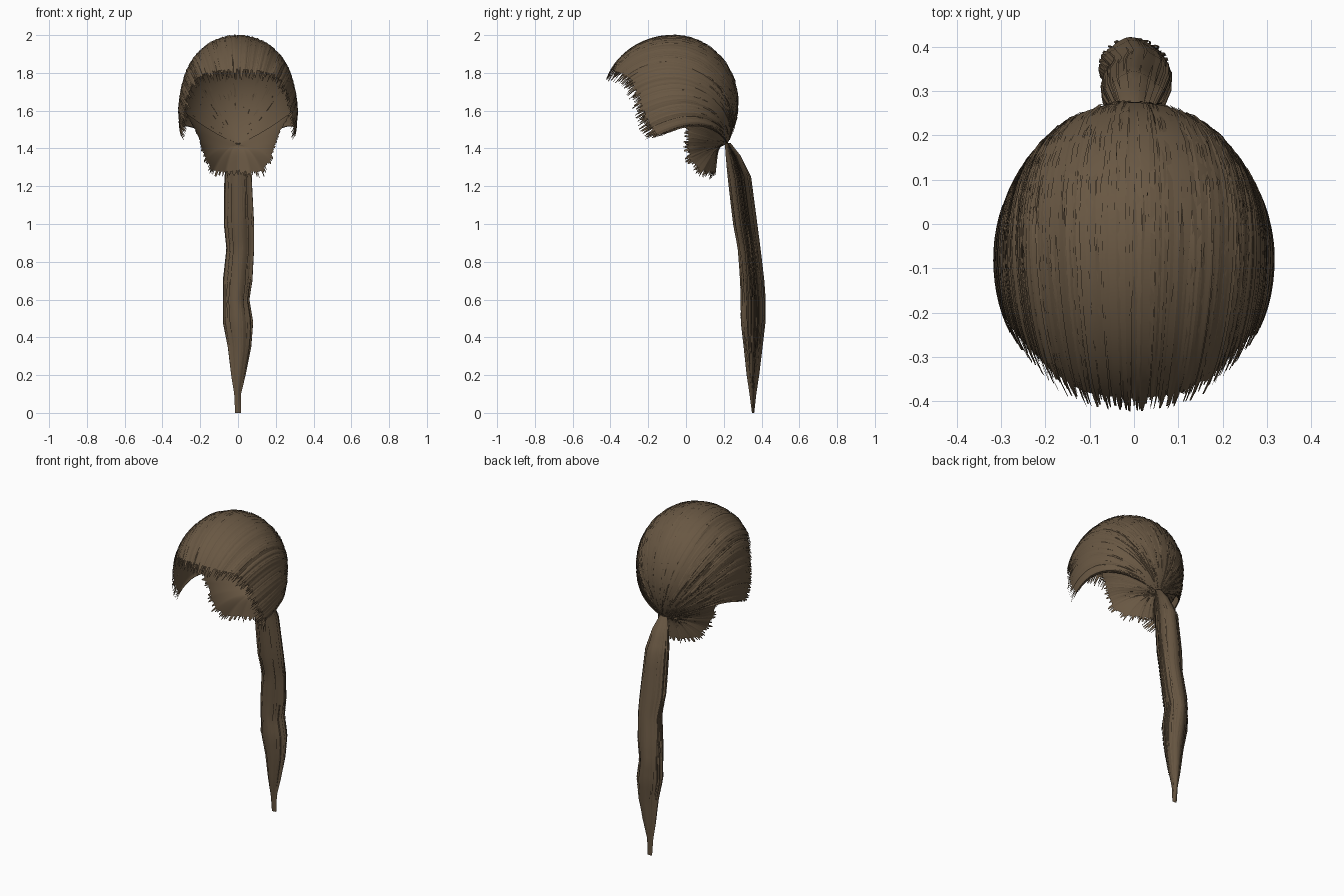
import bpy
import bmesh
import math
import random
from mathutils import Vector

random.seed(4)
default_cube = bpy.data.objects.get("Cube")
if default_cube:
    bpy.data.objects.remove(default_cube, do_unlink=True)

# One brown for all the hair
colour = (0.14, 0.096, 0.056, 1)
BROWN = bpy.data.materials.new("brown hair")
BROWN.use_nodes = True
BROWN.diffuse_color = colour
shader = next(n for n in BROWN.node_tree.nodes if n.type == 'BSDF_PRINCIPLED')
shader.inputs["Base Color"].default_value = colour
shader.inputs["Roughness"].default_value = 0.8


def add_grid(bm, columns):
    """Join neighbouring columns of points with quads."""
    verts = [[bm.verts.new(p) for p in column] for column in columns]
    for a, b in zip(verts, verts[1:]):
        for j in range(len(a) - 1):
            bm.faces.new((a[j], a[j + 1], b[j + 1], b[j])).smooth = True


def finish(bm, name):
    mesh = bpy.data.meshes.new(name)
    bm.to_mesh(mesh)
    bm.free()
    mesh.materials.append(BROWN)
    bpy.context.collection.objects.link(bpy.data.objects.new(name, mesh))


# Head shape: an ellipsoid, a little longer at the front than the back
CENTRE = Vector((0, -0.07, 1.66))


def depth(y):
    return 0.33 if y > 0 else 0.37


def to_unit(p):
    d = Vector(p) - CENTRE
    return Vector((d.x / 0.302, d.y / depth(d.y), d.z / 0.337))


def to_world(d):
    return CENTRE + Vector((d.x * 0.302, d.y * depth(d.y), d.z * 0.337))


TIE = to_unit((0, 0.215, 1.42))


def flip(v):
    return Vector((-v.x, v.y, v.z))


def mirrored(rows):
    """Extend rows running from the middle to the left over both sides."""
    rows = [(to_unit(p), Vector(v).normalized()) for p, v in rows]
    return [(flip(a), flip(b)) for a, b in reversed(rows[1:])] + rows


def sample(rows, u):
    f = min(max(u, 0), 1) * (len(rows) - 1)
    i = min(int(f), len(rows) - 2)
    return [a.lerp(b, f - i) for a, b in zip(rows[i], rows[i + 1])]


def strand_point(rows, u, t, lift=0):
    """Point on the strand that runs from the tie (t=0) to the hairline (t=1)."""
    end, via = sample(rows, u)
    d = TIE.normalized() * (1 - t) ** 2 + via * 2 * t * (1 - t) + end.normalized() * t * t
    r = 1 + (TIE.length - 1) * (1 - t) ** 3 + (end.length - 1) * t ** 2
    return to_world(d.normalized() * (r + lift))


def hair_sheet(name, rows, count, base_end, shortest, inset):
    bm = bmesh.new()
    # Continuous layer underneath
    steps = 18
    columns = 96
    add_grid(bm, [[strand_point(rows, i / columns, base_end * j / steps, -inset)
                   for j in range(steps + 1)] for i in range(columns + 1)])
    # Loose ribbons with uneven blunt ends
    for k in range(count):
        u = (k + random.random()) / count
        start = random.uniform(0, 0.6)
        stop = random.uniform(shortest, 1.02)
        half = random.uniform(0.4, 1.1) / count
        lift = random.uniform(0, 0.008) - inset + 0.004
        tilt = random.uniform(-0.004, 0.004)
        sides = []
        for side in (-1, 1):
            line = []
            for j in range(13):
                f = j / 12
                w = half * min(1, (1 - f) * 5 + 0.4, f * 6 + 0.1)
                line.append(strand_point(rows, u + side * w, start + (stop - start) * f,
                                         lift + side * tilt))
            sides.append(line)
        add_grid(bm, sides)
    finish(bm, name)


# Crown: hairline point and the direction each strand is swept through
crown = [
    ((0, -0.42, 1.77), (0, 0.25, 1)),
    ((0.1, -0.41, 1.765), (0.3, 0.25, 1)),
    ((0.17, -0.37, 1.755), (0.55, 0.3, 0.88)),
    ((0.215, -0.325, 1.73), (0.7, 0.35, 0.75)),
    ((0.25, -0.285, 1.65), (0.82, 0.4, 0.55)),
    ((0.275, -0.25, 1.53), (0.9, 0.4, 0.3)),
    ((0.285, -0.2, 1.445), (0.93, 0.45, 0)),
    ((0.305, -0.11, 1.475), (0.9, 0.5, -0.15)),
    ((0.305, -0.01, 1.52), (0.75, 0.6, -0.3)),
]
hair_sheet("crown_hair", mirrored(crown), 320, 0.92, 0.91, 0.004)

# Nape: short strands fanning down and forward, tucked under the crown
nape = [
    ((0, 0.155, 1.25), (0, 0.68, -0.75)),
    ((0.07, 0.13, 1.24), (0.15, 0.64, -0.76)),
    ((0.14, 0.07, 1.25), (0.28, 0.58, -0.76)),
    ((0.18, 0, 1.32), (0.42, 0.52, -0.72)),
    ((0.2, -0.01, 1.41), (0.52, 0.52, -0.62)),
    ((0.23, -0.01, 1.5), (0.62, 0.56, -0.5)),
    ((0.28, -0.01, 1.58), (0.72, 0.62, -0.2)),
]
hair_sheet("nape_hair", mirrored(nape)[::-1], 130, 0.9, 0.86, 0.014)

# Ponytail: height, middle y, half depth, middle x, half width
tail = [
    (1.43, 0.22, 0.015, 0, 0.025),
    (1.36, 0.25, 0.04, 0, 0.05),
    (1.25, 0.282, 0.062, 0, 0.072),
    (1.0, 0.313, 0.064, 0.005, 0.08),
    (0.87, 0.334, 0.06, 0.012, 0.073),
    (0.7, 0.35, 0.064, -0.002, 0.078),
    (0.6, 0.355, 0.066, -0.01, 0.07),
    (0.48, 0.355, 0.065, 0, 0.08),
    (0.35, 0.355, 0.05, 0.008, 0.062),
    (0.2, 0.354, 0.033, 0.002, 0.038),
    (0.1, 0.354, 0.018, -0.002, 0.018),
    (0, 0.355, 0.006, 0, 0.015),
]


def tail_section(f):
    f *= len(tail) - 1
    i = min(int(f), len(tail) - 2)
    return [a + (b - a) * (f - i) for a, b in zip(tail[i], tail[i + 1])]


# Arched cards stacked from front to back
bm = bmesh.new()
LAYERS = 40
for k in range(LAYERS):
    s = 2 * k / (LAYERS - 1) - 1
    width = max(1 - s * s, 0.12) ** 0.3 * random.uniform(0.95, 1.02)
    lean = random.uniform(-0.12, 0.12) * (1 - abs(s))
    columns = []
    for c in range(9):
        a = c / 4 - 1
        wobble = random.uniform(-0.015, 0.015)
        line = []
        for j in range(34):
            z, y, deep, x, half = tail_section(j / 33)
            bend = s * (1 - 0.3 * a * a) + lean * a + wobble
            line.append((x + a * half * width, y + deep * bend, z))
        columns.append(line)
    add_grid(bm, columns if s < 0 else columns[::-1])

# Fine strands lying on the outside of the ponytail
for k in range(90):
    angle = random.uniform(0, math.tau)
    start = random.uniform(0, 0.7)
    length = random.uniform(0.15, 0.3)
    sides = []
    for side in (-1, 1):
        line = []
        for j in range(9):
            z, y, deep, x, half = tail_section(start + length * j / 8)
            w = angle + side * 0.05 * math.sin(math.pi * (j + 0.3) / 8.6)
            line.append((x + half * math.cos(w), y + deep * math.sin(w), z))
        sides.append(line)
    add_grid(bm, sides[::-1])
finish(bm, "ponytail")
